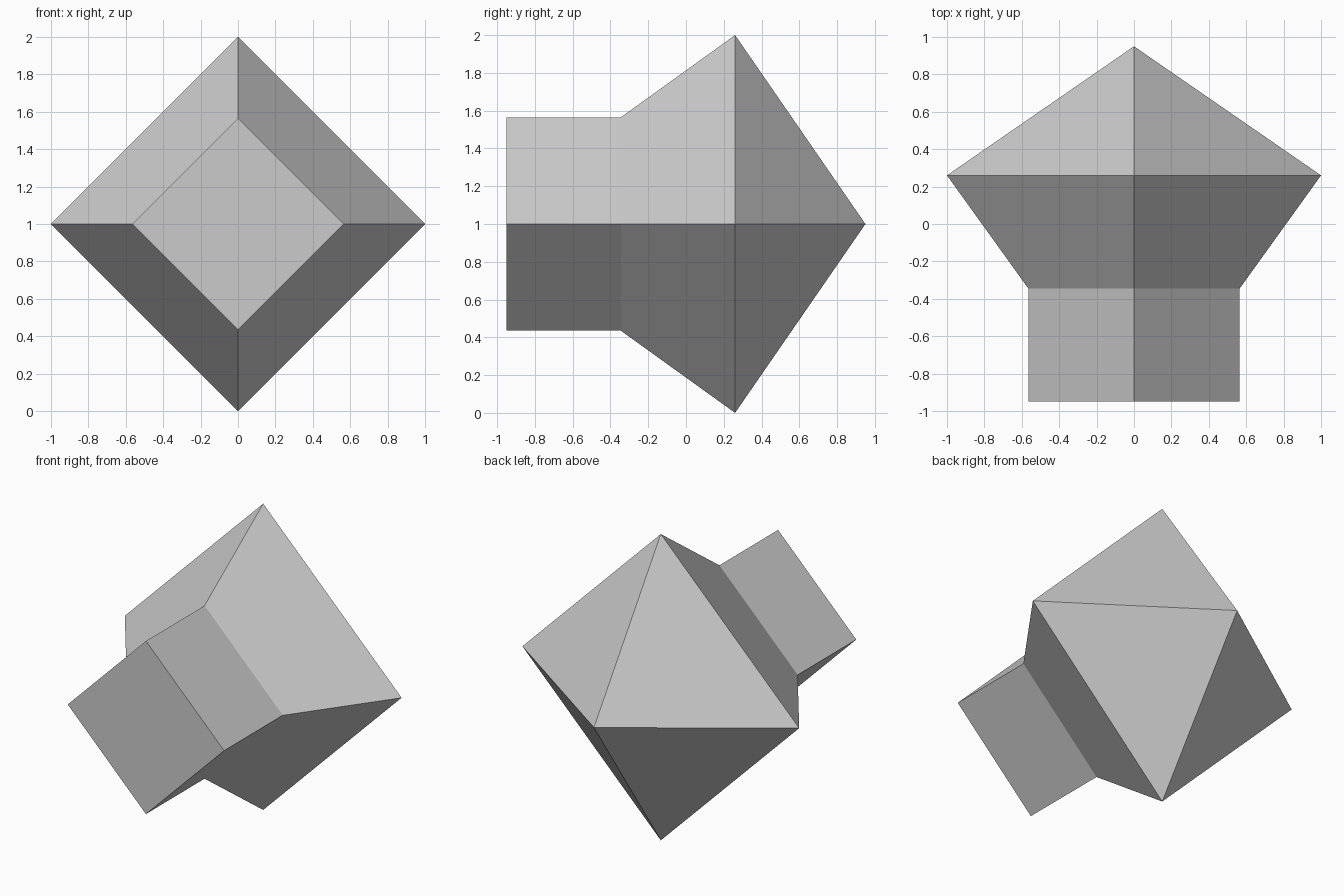
import bpy
import bmesh
from math import cos, sin, pi

cube = bpy.data.objects.get("Cube")
if cube:
    bpy.data.objects.remove(cube, do_unlink=True)

# One plain grey
grey = bpy.data.materials.new("plain grey")
grey.use_nodes = True
colour = (0.6, 0.6, 0.6, 1)
grey.diffuse_color = colour
grey.node_tree.nodes["Principled BSDF"].inputs["Base Color"].default_value = colour

# Profile along y: square stem, flared shoulder, pointed back
profile = [(-0.95, 0.565), (-0.345, 0.565), (0.26, 1.0)]
tip_y = 0.95
sides = 4

bm = bmesh.new()
rings = [
    [bm.verts.new((r * cos(2 * pi * i / sides), y, 1 + r * sin(2 * pi * i / sides)))
     for i in range(sides)]
    for y, r in profile
]
tip = bm.verts.new((0, tip_y, 1))

# Flat front cap, side bands and back pyramid
bm.faces.new(rings[0])
for a, b in zip(rings, rings[1:]):
    for i in range(sides):
        j = (i + 1) % sides
        bm.faces.new((a[i], a[j], b[j], b[i]))
for i in range(sides):
    bm.faces.new((rings[-1][i], rings[-1][(i + 1) % sides], tip))
bmesh.ops.recalc_face_normals(bm, faces=bm.faces)

mesh = bpy.data.meshes.new("pointed_block")
bm.to_mesh(mesh)
bm.free()
mesh.materials.append(grey)
block = bpy.data.objects.new("pointed_block", mesh)
bpy.context.collection.objects.link(block)
